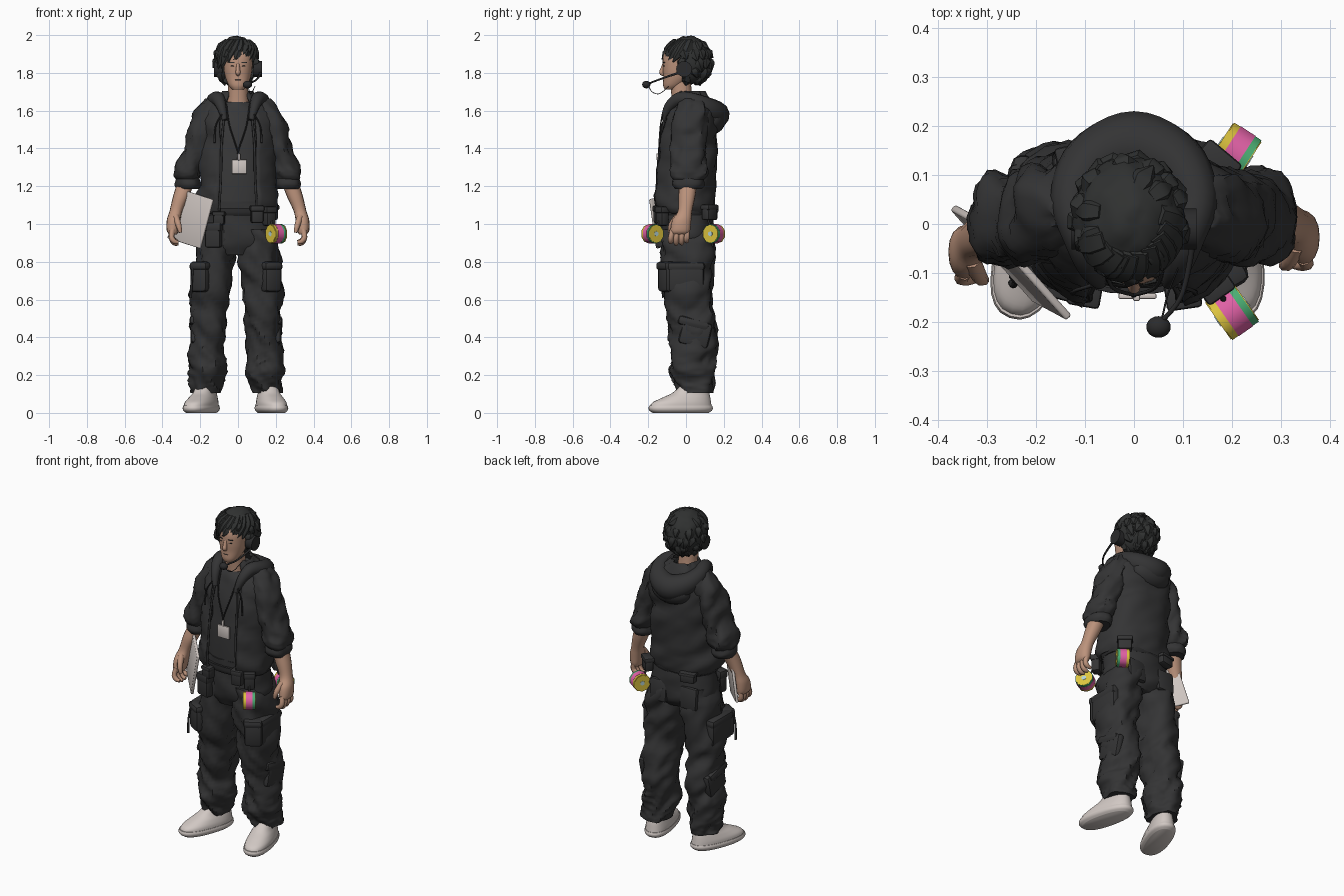
import bpy, bmesh, math, random
from mathutils import Vector, Matrix, noise

random.seed(4)
cube = bpy.data.objects.get("Cube")
if cube:
    bpy.data.objects.remove(cube, do_unlink=True)


def material(name, r, g, b):
    m = bpy.data.materials.new(name)
    m.use_nodes = True
    m.diffuse_color = (r, g, b, 1)
    m.node_tree.nodes["Principled BSDF"].inputs["Base Color"].default_value = (r, g, b, 1)
    return m


CLOTH = material("charcoal_cloth", .034, .034, .035)
SHIRT = material("shirt_grey", .040, .040, .041)
HAIR = material("dark_hair", .029, .0305, .030)
GEAR = material("black_gear", .024, .024, .025)
SKIN = material("skin", .50, .29, .20)
WHITE = material("off_white", .64, .58, .55)
PINK = material("tape_pink", .75, .12, .38)
YELLOW = material("tape_yellow", .72, .55, .05)
GREEN = material("tape_green", .07, .42, .17)
PALE = material("tape_core", .45, .65, .68)


def finish(ob, mat, angle=40):
    if mat.name not in ob.data.materials:
        ob.data.materials.append(mat)
    bpy.ops.object.select_all(action='DESELECT')
    ob.select_set(True)
    bpy.context.view_layer.objects.active = ob
    if ob.type == 'CURVE':
        bpy.ops.object.convert(target='MESH')
        ob = bpy.context.object
    bpy.ops.object.shade_smooth_by_angle(angle=math.radians(angle))
    return ob


def from_bmesh(name, bm, mat, angle=40):
    me = bpy.data.meshes.new(name)
    bm.to_mesh(me)
    bm.free()
    ob = bpy.data.objects.new(name, me)
    bpy.context.collection.objects.link(ob)
    return finish(ob, mat, angle)


def smooth_path(pts, steps):
    """Catmull-Rom resampling of tuples of any length."""
    p = [pts[0]] + list(pts) + [pts[-1]]
    out = []
    for a, b, c, d in zip(p, p[1:], p[2:], p[3:]):
        for k in range(steps):
            t = k / steps
            out.append([.5 * (2 * q + (r - o) * t + (2 * o - 5 * q + 4 * r - s) * t * t
                              + (3 * q - o - 3 * r + s) * t ** 3) for o, q, r, s in zip(a, b, c, d)])
    return out + [list(pts[-1])]


def loft(name, rings, mat, segs=28, fold=0, gap=0, steps=5, power=.9):
    """Stack of elliptical rings (x, y, z, rx, ry) with optional cloth folds and a front opening."""
    bm = bmesh.new()
    rows = []
    n = segs + (1 if gap else 0)
    for x, y, z, rx, ry in smooth_path(sorted(rings, key=lambda r: r[2]), steps):
        row = []
        for i in range(n):
            t = gap + (2 * math.pi - 2 * gap) * i / segs
            c, s = (math.copysign(abs(f) ** power, f) for f in (-math.cos(t), math.sin(t)))
            q = Vector((x * 6 + s * .9, y * 6 + c * .9, z * 12 + s * 1.3))
            d = fold * (noise.noise(q) + .8 * (.3 - abs(noise.noise(q * 1.7))))
            row.append(bm.verts.new((x + s * (rx + d), y + c * (ry + d), z)))
        rows.append(row)
    for lo, hi in zip(rows, rows[1:]):
        for i in range(segs):
            j = (i + 1) % n
            bm.faces.new((lo[i], lo[j], hi[j], hi[i]))
    if not gap:
        bm.faces.new(rows[0][::-1])
        bm.faces.new(rows[-1])
    return from_bmesh(name, bm, mat, 50)


def tube(name, paths, mat, steps=5, res=3, angle=60):
    """Round tubes along paths of (x, y, z, radius)."""
    cu = bpy.data.curves.new(name, 'CURVE')
    cu.dimensions, cu.bevel_depth, cu.bevel_resolution, cu.use_fill_caps = '3D', 1, res, True
    for path in paths:
        pts = smooth_path(path, steps)
        sp = cu.splines.new('POLY')
        sp.points.add(len(pts) - 1)
        for p, (x, y, z, r) in zip(sp.points, pts):
            p.co, p.radius = (x, y, z, 1), max(r, .001)
    ob = bpy.data.objects.new(name, cu)
    bpy.context.collection.objects.link(ob)
    return finish(ob, mat, angle)


def box(name, loc, size, mat, rot=(0, 0, 0), bevel=.01):
    bm = bmesh.new()
    bmesh.ops.create_cube(bm, size=1, matrix=Matrix.Diagonal((*size, 1)))
    bmesh.ops.bevel(bm, geom=bm.edges[:], offset=min(bevel, min(size) * .4), segments=2,
                    profile=.5, affect='EDGES')
    ob = from_bmesh(name, bm, mat)
    ob.location, ob.rotation_euler = loc, [math.radians(a) for a in rot]
    return ob


def ball(name, loc, size, mat):
    bm = bmesh.new()
    bmesh.ops.create_icosphere(bm, subdivisions=3, radius=1, matrix=Matrix.Translation(loc) @ Matrix.Diagonal((*size, 1)))
    return from_bmesh(name, bm, mat, 60)


def disc(name, loc, axis, radius, depth, mat, sides=12):
    bm = bmesh.new()
    m = Matrix.Translation(loc) @ Vector(axis).to_track_quat('Z', 'Y').to_matrix().to_4x4()
    bmesh.ops.create_cone(bm, cap_ends=True, segments=sides, radius1=radius, radius2=radius, depth=depth, matrix=m)
    return from_bmesh(name, bm, mat)


# Head and face
loft("head", [(0, -.085, 1.712, .03, .028), (0, -.068, 1.735, .05, .053), (0, -.045, 1.78, .068, .075),
              (0, -.038, 1.83, .076, .085), (0, -.03, 1.89, .078, .09), (0, -.02, 1.95, .06, .07)], SKIN)
loft("neck", [(0, -.01, 1.58, .07, .065), (0, -.02, 1.65, .055, .055), (0, -.03, 1.77, .052, .055)], SKIN)
tube("nose", [[(0, -.116, 1.85, .008), (0, -.125, 1.82, .011), (0, -.129, 1.80, .013), (0, -.115, 1.79, .008)]], SKIN)
box("mouth", (0, -.118, 1.762, ), (.034, .008, .004), GEAR, bevel=.002)
for s, side in ((1, "left"), (-1, "right")):
    box(side + "_eye", (s * .03, -.116, 1.836), (.018, .008, .004), GEAR, (0, 0, s * 14), .002)
    box(side + "_brow", (s * .032, -.118, 1.855), (.03, .008, .005), HAIR, (0, 0, s * 14), .002)


# Hair cap pulled in behind the face, with choppy locks and a swept fringe
def on_hair(a, lift, out=1.0):
    c = math.sqrt(1 - lift * lift) * out
    return Vector((-.01 + math.sin(a) * c * .116, .01 - math.cos(a) * c * .13, 1.86 + lift * out * .133))


bm = bmesh.new()
bmesh.ops.create_icosphere(bm, subdivisions=4, radius=1)
for v in bm.verts:
    v.co *= 1 + .07 * noise.noise(v.co * 4)
    v.co = Vector((-.01 + v.co.x * .115, .01 + v.co.y * .128, 1.86 + v.co.z * .135))
    if v.co.y < -.03 and v.co.z < 1.88:
        v.co.x *= .5
        v.co.y = -.02
    v.co.z = max(v.co.z, 1.745)
from_bmesh("hair_cap", bm, HAIR, 30)
locks = []
for lift, count in ((.85, 6), (.5, 11), (.1, 13), (-.3, 13), (-.6, 11)):
    for i in range(count):
        a = 2 * math.pi * (i + random.uniform(-.4, .4)) / count
        if lift < .3 and math.cos(a) > .4:
            continue
        turn, low = random.uniform(-.25, .25), lift - random.uniform(.3, .5)
        locks.append([(*on_hair(a, lift, .85), .022), (*on_hair(a + turn * .5, (lift + low) / 2, .89), .03),
                      (*on_hair(a + turn, max(low, -.88), random.uniform(1.0, 1.1)), .002)])
for i in range(11):
    a = -1.25 + .25 * i + random.uniform(-.06, .06)
    tip = .14 - .34 * abs(a - .35) + random.uniform(-.1, .08)
    locks.append([(*on_hair(a + .45, .85, .88), .028), (*on_hair(a + .22, .5, .87), .032), (*on_hair(a - .08, max(tip, -.45), .99), .004)])
tube("hair_locks", locks, HAIR, 3, 1, 35)

# Headset
for s, side in ((1, "left"), (-1, "right")):
    disc(side + "_ear_cup", (s * .105, -.01, 1.82), (1, 0, 0), .042, .045, GEAR, 16)
tube("mic_boom", [[(.12, -.01, 1.81, .007), (.115, -.07, 1.79, .006), (.095, -.15, 1.762, .005), (.055, -.2, 1.742, .005)],
                  [(.055, -.2, 1.735, .002), (.06, -.18, 1.70, .002), (.07, -.14, 1.69, .002), (.09, -.09, 1.73, .002)]], GEAR)
ball("mic_foam", (.05, -.21, 1.738), (.025, .022, .02), GEAR)

# Shirt, open jacket and hood
loft("shirt", [(0, .0, 1.05, .17, .125), (0, 0, 1.3, .17, .13), (0, .01, 1.5, .16, .125),
               (0, .01, 1.6, .12, .105), (0, 0, 1.645, .068, .078)], SHIRT, fold=.007)
jacket = loft("jacket", [(0, -.01, 1.06, .195, .145), (0, -.015, 1.10, .212, .16), (0, -.01, 1.2, .2, .158), (0, 0, 1.35, .195, .155),
                         (0, .015, 1.5, .195, .145), (0, .03, 1.6, .175, .12), (0, .03, 1.66, .115, .09), (0, .02, 1.70, .075, .07)],
              CLOTH, 40, .02, .46)
mod = jacket.modifiers.new("thickness", 'SOLIDIFY')
mod.thickness, mod.offset = .012, 0
half = [(.07, -.12, 1.55, .014), (.088, -.09, 1.62, .026), (.106, -.03, 1.662, .038), (.125, .05, 1.645, .046), (.085, .125, 1.605, .062)]
tube("hood_roll", [half + [(0, .157, 1.578, .074)] + [(-x, y, z, r) for x, y, z, r in half[::-1]]], CLOTH, 5, 4)
ball("hood_drape", (0, .14, 1.555), (.125, .07, .08), CLOTH)
for s, side in ((1, "left"), (-1, "right")):
    tube(side + "_drawstring", [[(s * .085, -.125, 1.58, .004), (s * .118, -.135, 1.52, .004), (s * .125, -.14, 1.43, .006)]], GEAR)
    tube(side + "_zip_edge", [[(s * .075, -.115, 1.56, .006), (s * .088, -.138, 1.4, .006), (s * .09, -.153, 1.25, .006), (s * .1, -.155, 1.07, .006)]], CLOTH)

# Lanyard and badge
tube("lanyard", [[(s * .062, -.075, 1.635, .004), (s * .045, -.128, 1.52, .004), (0, -.145, 1.38, .004), (.004, -.146, 1.335, .005)] for s in (1, -1)], GEAR)
box("badge", (.007, -.147, 1.303), (.078, .012, .076), WHITE, bevel=.004)
box("badge_clip", (.005, -.15, 1.355), (.014, .014, .035), WHITE, bevel=.003)

# Arms, hands, legs, shoes and cargo pockets on both sides
for s, side in ((1, "left"), (-1, "right")):
    o, h = (0, 0) if s > 0 else (-.022, -.03)
    loft(side + "_sleeve", [(s * .12, .03, 1.665, .05, .05), (s * .155, .03, 1.6, .07, .085), (s * .19, .02, 1.5, .07, .093),
                            (s * .222, .015, 1.39, .07, .09), (s * .254, .015, 1.3, .074, .095), (s * .264, .015, 1.26, .07, .09),
                            (s * .265, .015, 1.235, .058, .075)], CLOTH, fold=.024, steps=6)
    loft(side + "_cuff", [(s * .268, .012, 1.185, .055, .07), (s * .266, .012, 1.21, .066, .084), (s * .264, .012, 1.25, .058, .075)], CLOTH, fold=.01)
    loft(side + "_forearm", [(s * .27, .012, 1.24, .045, .05), (s * .3, .005 + h * .8, 1.15, .043, .045), (s * .328, h - .005, 1.07, .034, .038),
                             (s * .341, h - .022, 1.02, .036, .05), (s * .346, h - .03, .965, .031, .052), (s * .343, h - .033, .945, .02, .044)], SKIN, 16)
    fingers = [[(s * .346, h + y, .97, .015), (s * .352, h + y * 1.1 - .003, .93, .015), (s * .337, h + y * 1.1 - .004, .90 + lift, .014),
                (s * .315, h + y * 1.1 - .002, .895 + lift, .009)] for y, lift in ((-.07, .008), (-.044, 0), (-.018, .002), (.006, .012))]
    fingers.append([(s * .33, h - .045, 1.04, .018), (s * .315, h - .078, .995, .016), (s * .305, h - .085, .955, .01)])
    tube(side + "_fingers", fingers, SKIN, 3, 2)

    loft(side + "_leg", [(s * .1, .008, .97, .09, .13), (s * .115 + o * .5, .008, .8, .104, .138), (s * .13 + o, .012, .6, .099, .122),
                         (s * .138 + o, .035, .44, .093, .118), (s * .143 + o, .042, .3, .09, .11), (s * .138 + o, .035, .21, .094, .115),
                         (s * .146 + o, .045, .15, .08, .098), (s * .15 + o, .052, .105, .066, .085)], CLOTH, 32, .03, steps=8)
    shoe = [loft(side + "_sole", [(0, 0, 0, .06, .152), (0, 0, .012, .073, .169), (0, 0, .025, .077, .174), (0, 0, .038, .074, .17)], WHITE, power=.85),
            loft(side + "_shoe", [(0, 0, .03, .072, .168), (0, .006, .055, .07, .158), (0, .03, .08, .062, .13), (0, .055, .105, .053, .1),
                                  (0, .075, .14, .048, .078)], WHITE, power=.85)]
    for part in shoe:
        part.location, part.rotation_euler = (s * .177 + o * .8, -.028, 0), (0, 0, math.radians(14 if s > 0 else -20))
    # Pockets with flaps
    for part, loc, size, rot in (("thigh_pocket", (.2, .0, .715), (.06, .19, .15), (0, 0, 0)),
                                 ("thigh_flap", (.205, .0, .775), (.06, .2, .05), (0, 0, 0)),
                                 ("front_pocket", (.175, -.1, .715), (.1, .07, .15), (0, 0, 30)),
                                 ("front_flap", (.175, -.105, .778), (.108, .075, .045), (0, 0, 30)),
                                 ("calf_pocket", (.204, .05, .42), (.05, .16, .14), (-14, 0, 0)),
                                 ("calf_flap", (.208, .04, .475), (.055, .17, .05), (-14, 0, 0)),
                                 ("seat_pocket", (.09, .13, .92), (.11, .03, .13), (5, 0, 0))):
        box(side + "_" + part, (s * loc[0] + o, *loc[1:]), size, CLOTH, (rot[0], 0, s * rot[2]), .02)
tube("thigh_strap", [[(-.235, -.11, .8, .005), (-.245, -.125, .7, .006), (-.25, -.12, .61, .007)]], GEAR)

# Trouser top, belt and pouches
loft("trouser_seat", [(0, .005, .835, .13, .1), (0, .008, .9, .19, .135), (0, .005, 1.0, .192, .138), (0, 0, 1.12, .18, .13)], CLOTH, 32, .014)
loft("belt", [(0, 0, 1.045, .19, .137), (0, 0, 1.06, .195, .143), (0, 0, 1.085, .195, .143)], GEAR)
for x, y, z, w, h, a in ((.1, -.145, 1.05, .065, .09, 8), (.165, -.125, 1.04, .06, .1, 35), (-.13, -.13, .94, .085, .13, -15),
                         (-.1, -.14, 1.03, .06, .07, -10), (.17, .125, 1.06, .08, .08, -40), (-.11, .135, 1.05, .09, .06, 12)):
    box("belt_pouch", (x, y, z), (w, .05, h), CLOTH, (0, 0, a), .012)
    box("pouch_flap", (x, y, z + h * .35), (w + .008, .058, h * .35), CLOTH, (0, 0, a), .008)

# Tape rolls hung from the belt
for name, x, y, a in (("front", .2, -.178, 35), ("back", .206, .148, -33)):
    c, axis = Vector((x, y, .948)), Vector((math.cos(math.radians(a)), math.sin(math.radians(a)), 0))
    for off, depth, radius, mat, part in ((-.025, .016, .051, YELLOW, "yellow"), (.0, .036, .052, PINK, "pink"),
                                          (.025, .016, .051, GREEN, "green")):
        disc(f"{name}_tape_{part}", c + axis * off, axis, radius, depth, mat, 10)
    disc(name + "_tape_rim", c, axis, .048, .07, YELLOW, 10)
    disc(name + "_tape_core", c, axis, .014, .074, PALE, 6)
    tube(name + "_tape_strap", [[(x - .03, y * .75, 1.06, .006), (x - .025, y * .8, 1.02, .006), (x - .015, y * .88, .98, .006)]], GEAR)

# Laptop held under the right arm
bm = bmesh.new()
bm.faces.new([bm.verts.new(p) for p in ((-.132, -.192, 1.13), (-.2, -.155, .87), (-.37, .035, .925), (-.302, -.002, 1.185))])
laptop = from_bmesh("laptop", bm, WHITE)
mod = laptop.modifiers.new("thickness", 'SOLIDIFY')
mod.thickness, mod.offset = .016, 0
mod = laptop.modifiers.new("rounding", 'BEVEL')
mod.width, mod.segments = .005, 2
